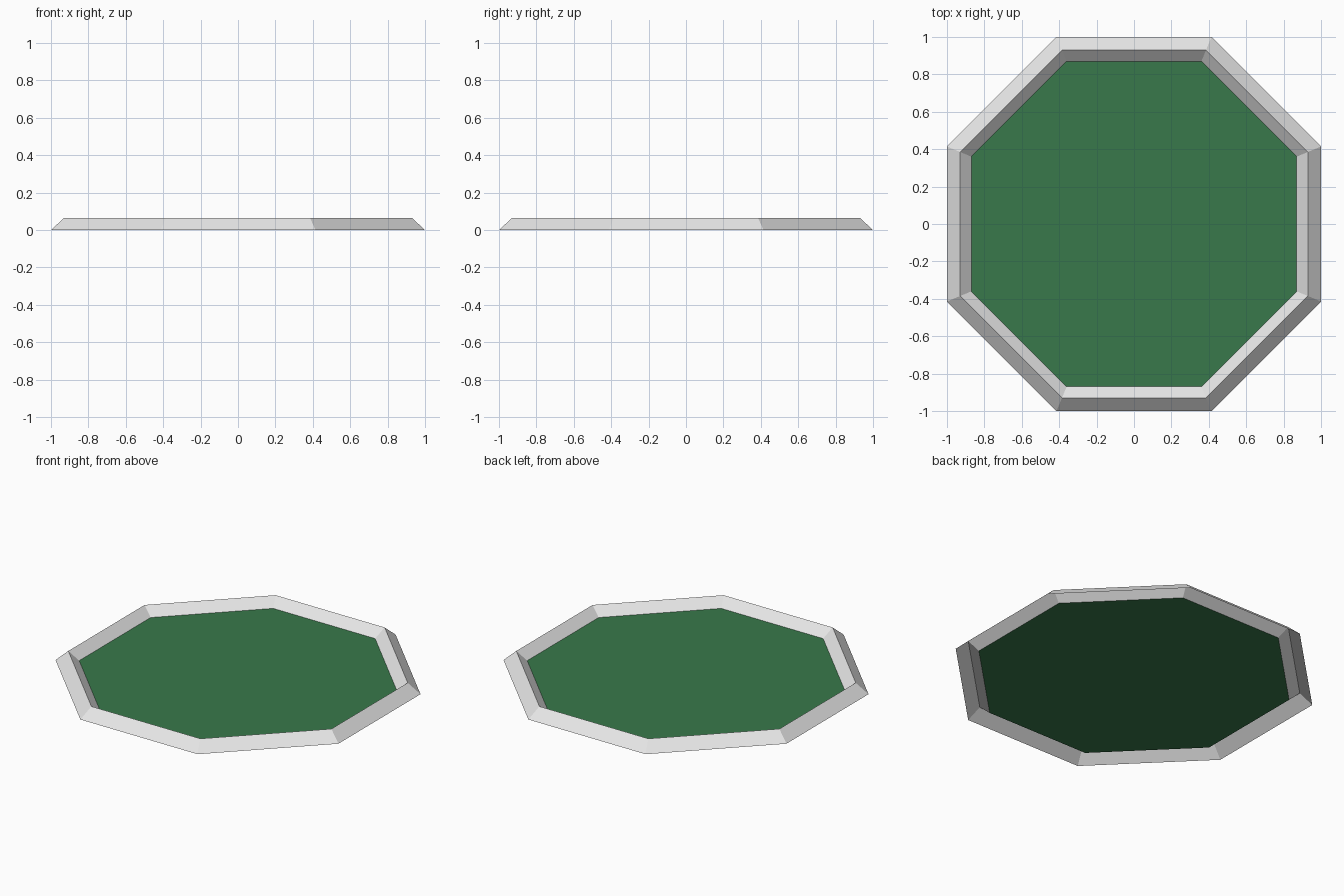
import bpy, bmesh, math

if "Cube" in bpy.data.objects:
    bpy.data.objects.remove(bpy.data.objects["Cube"])


def material(name, rgb):
    m = bpy.data.materials.new(name)
    m.diffuse_color = (*rgb, 1)
    m.use_nodes = True
    m.node_tree.nodes["Principled BSDF"].inputs["Base Color"].default_value = m.diffuse_color
    return m


def octagon(bm, apothem, z):
    # Flat sides face the x and y axes
    r = apothem / math.cos(math.pi / 8)
    return [bm.verts.new((r * math.cos(a), r * math.sin(a), z))
            for a in (math.pi / 8 + i * math.pi / 4 for i in range(8))]


def finish(bm, name, mat):
    mesh = bpy.data.meshes.new(name)
    bm.to_mesh(mesh)
    bm.free()
    mesh.materials.append(mat)
    ob = bpy.data.objects.new(name, mesh)
    bpy.context.collection.objects.link(ob)


# Raised rim: outer slope and inner slope, open underneath
bm = bmesh.new()
rings = [octagon(bm, a, z) for a, z in ((1.0, 0.0), (0.93, 0.065), (0.87, 0.01))]
for lo, hi in zip(rings, rings[1:]):
    for i in range(8):
        j = (i + 1) % 8
        bm.faces.new((lo[i], lo[j], hi[j], hi[i]))
finish(bm, "rim", material("light grey", (0.8, 0.8, 0.8)))

# Flat green floor inside the rim
bm = bmesh.new()
bm.faces.new(octagon(bm, 0.87, 0.01))
finish(bm, "floor", material("grass green", (0.04, 0.19, 0.07)))
